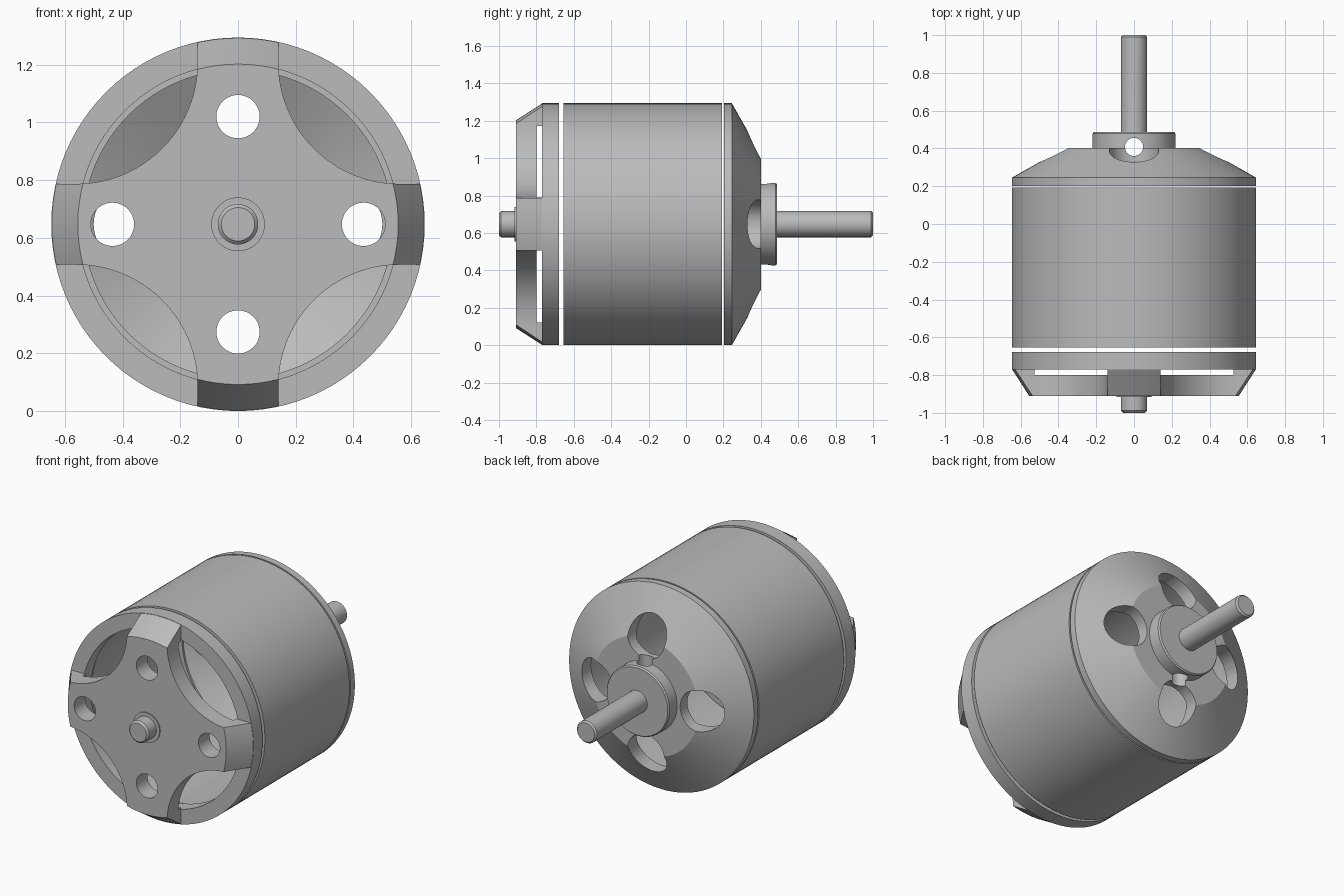
import bpy, bmesh
from math import pi, cos, sin
from mathutils import Matrix, Vector

if "Cube" in bpy.data.objects:
    bpy.data.objects.remove(bpy.data.objects["Cube"])

R = 0.647          # body radius, also the height of the axis
SEG = 96

metal = bpy.data.materials.new("grey metal")
metal.use_nodes = True
grey = (0.5, 0.5, 0.5, 1)
metal.diffuse_color = grey
metal.node_tree.nodes["Principled BSDF"].inputs["Base Color"].default_value = grey


def finish(name, bm):
    bmesh.ops.recalc_face_normals(bm, faces=bm.faces)
    mesh = bpy.data.meshes.new(name)
    bm.to_mesh(mesh)
    bm.free()
    mesh.materials.append(metal)
    ob = bpy.data.objects.new(name, mesh)
    bpy.context.collection.objects.link(ob)
    return ob


def lathe(name, profile, seg=SEG):
    """Revolve a closed (radius, y) profile around the motor axis."""
    bm = bmesh.new()
    loops = []
    for r, y in profile:
        if r == 0:
            loops.append([bm.verts.new((0, y, R))] * seg)
        else:
            loops.append([bm.verts.new((r * cos(2 * pi * i / seg), y, R + r * sin(2 * pi * i / seg)))
                          for i in range(seg)])
    for a, b in zip(loops, loops[1:] + loops[:1]):
        for i in range(seg):
            j = (i + 1) % seg
            corners = list(dict.fromkeys((a[i], a[j], b[j], b[i])))
            if len(corners) > 2:
                bm.faces.new(corners)
    return finish(name, bm)


def rod(x, z, r, y0, y1):
    """Cutter cylinder parallel to the motor axis."""
    bm = bmesh.new()
    bmesh.ops.create_cone(bm, cap_ends=True, segments=48, radius1=r, radius2=r, depth=y1 - y0,
                          matrix=Matrix.Translation((x, (y0 + y1) / 2, R + z)) @ Matrix.Rotation(pi / 2, 4, 'X'))
    return finish("cutter", bm)


def window(sx, sz):
    """Cutter for one window between two arms, with a rounded inner corner."""
    c, r, out = 0.56, 0.42, 0.9
    pts = [(c - r * sin(t * pi / 48), c - r * cos(t * pi / 48)) for t in range(25)]
    pts += [(c - r, out), (out, out), (out, c - r)]
    bm = bmesh.new()
    face = bm.faces.new([bm.verts.new((sx * x, -1.1, R + sz * z)) for x, z in pts])
    ext = bmesh.ops.extrude_face_region(bm, geom=[face])
    bmesh.ops.translate(bm, vec=Vector((0, 0.5, 0)),
                        verts=[v for v in ext["geom"] if isinstance(v, bmesh.types.BMVert)])
    return finish("cutter", bm)


def cut(ob, cutters):
    bpy.context.view_layer.objects.active = ob
    for c in cutters:
        c.hide_render = True
        mod = ob.modifiers.new("cut", 'BOOLEAN')
        mod.operation, mod.solver, mod.object = 'DIFFERENCE', 'EXACT', c
        bpy.ops.object.modifier_apply(modifier=mod.name)
        bpy.data.objects.remove(c)


# Front mount: cross-shaped plate whose arms bend back to the ring
mount = lathe("front_mount", [(0, -0.91), (0.555, -0.91), (0.645, -0.77), (0.545, -0.77),
                              (0.545, -0.8), (0, -0.8)])
cut(mount, [window(sx, sz) for sx in (1, -1) for sz in (1, -1)])
cut(mount, [rod(x, z, 0.075, -1.1, -0.6)
            for x, z in ((0.435, 0), (-0.435, 0), (0, 0.373), (0, -0.373))])

# Front ring and outer can, separated by narrow gaps
front_ring = lathe("front_ring", [(0.555, -0.77), (R, -0.77), (R, -0.678), (0.555, -0.678)])
can = lathe("can", [(0.565, -0.655), (R, -0.655), (R, 0.192), (0.565, 0.192)])

# Rear bell: hollow cone with hub
bell = lathe("rear_bell", [(0.535, 0.202), (R, 0.202), (R, 0.245), (0.37, 0.402), (0.22, 0.402),
                           (0.22, 0.478), (0.213, 0.487), (0, 0.487),
                           (0, 0.33), (0.33, 0.33), (0.535, 0.215)])
cut(bell, [rod(x, z, 0.13, 0, 0.8) for x, z in ((0.37, 0), (-0.37, 0), (0, 0.37), (0, -0.37))])

# Shafts with slightly bevelled ends
rear_shaft = lathe("rear_shaft", [(0, 0.35), (0.07, 0.35), (0.07, 0.99), (0.06, 1), (0, 1)], 48)
front_shaft = lathe("front_shaft", [(0, -1), (0.058, -1), (0.07, -0.988), (0.07, -0.85), (0, -0.85)], 48)
collar = lathe("front_collar", [(0, -0.917), (0.093, -0.917), (0.093, -0.88), (0, -0.88)], 48)

# Set-screw hole drilled straight through hub and shaft
for ob in (bell, rear_shaft):
    bm = bmesh.new()
    bmesh.ops.create_cone(bm, cap_ends=True, segments=32, radius1=0.048, radius2=0.048, depth=2,
                          matrix=Matrix.Translation((0, 0.408, R)))
    cut(ob, [finish("cutter", bm)])

# Smooth round walls, keep machined edges crisp
for ob in (mount, front_ring, can, bell, rear_shaft, front_shaft, collar):
    bpy.ops.object.select_all(action='DESELECT')
    ob.select_set(True)
    bpy.context.view_layer.objects.active = ob
    bpy.ops.object.shade_smooth_by_angle(angle=pi / 9)
